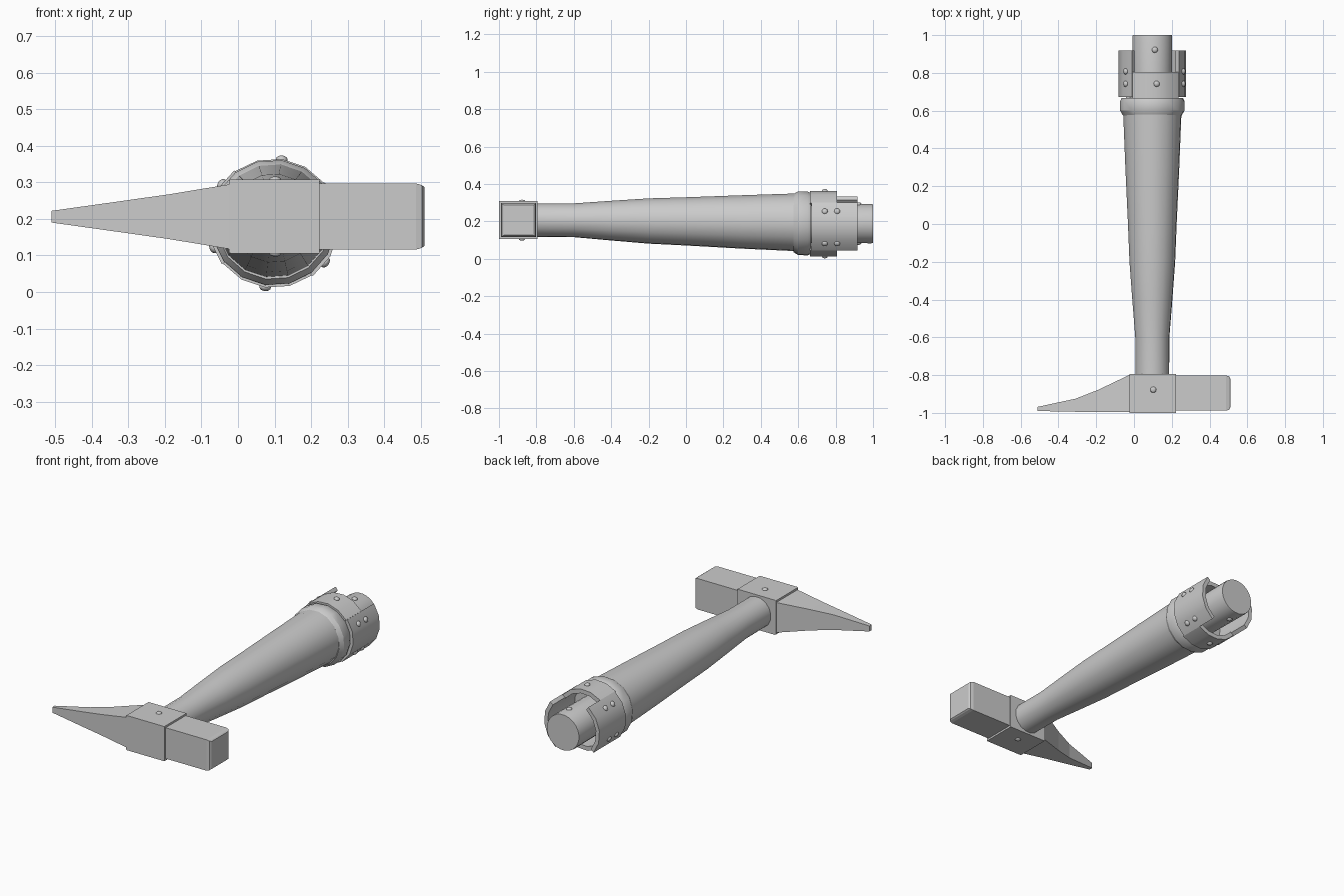
import bpy, bmesh
from math import sin, cos, radians, pi
from mathutils import Vector, Matrix

if "Cube" in bpy.data.objects:
    bpy.data.objects.remove(bpy.data.objects["Cube"])

CX, CZ = 0.097, 0.188      # axis of the grip end
TWIST = -7.5               # roll of the end fittings, degrees


def finish(name, bm, smooth=True, angle=30):
    bmesh.ops.recalc_face_normals(bm, faces=bm.faces[:])
    me = bpy.data.meshes.new(name)
    bm.to_mesh(me)
    bm.free()
    ob = bpy.data.objects.new(name, me)
    bpy.context.collection.objects.link(ob)
    if smooth:
        bpy.ops.object.select_all(action='DESELECT')
        ob.select_set(True)
        bpy.context.view_layer.objects.active = ob
        bpy.ops.object.shade_smooth_by_angle(angle=radians(angle))
    return ob


def loft(name, rings, smooth=True):
    """Skin a list of equal-length point rings and cap both ends."""
    bm = bmesh.new()
    vs = [[bm.verts.new(p) for p in r] for r in rings]
    n = len(vs[0])
    for a, b in zip(vs, vs[1:]):
        for i in range(n):
            j = (i + 1) % n
            bm.faces.new((a[i], a[j], b[j], b[i]))
    bm.faces.new(vs[0])
    bm.faces.new(vs[-1])
    return finish(name, bm, smooth)


def lathe(name, profile, n=16):
    """profile rows: y, radius, centre z"""
    return loft(name, [[(CX + r * cos(2 * pi * i / n + radians(TWIST)), y,
                         cz + r * sin(2 * pi * i / n + radians(TWIST)))
                        for i in range(n)] for y, r, cz in profile])


def polar(deg, r, y):
    a = radians(deg + TWIST)
    return (CX + r * cos(a), y, CZ + r * sin(a))


def plate(name, mid, half, r0, r1, y0, y1, seg=4):
    """Curved strap plate round the grip axis."""
    rings = []
    for i in range(seg + 1):
        d = mid - half + 2 * half * i / seg
        rings.append([polar(d, r0, y0), polar(d, r1, y0),
                      polar(d, r1, y1), polar(d, r0, y1)])
    return loft(name, rings)


def rivet(name, pos, normal, r=0.016, h=0.011):
    bm = bmesh.new()
    bmesh.ops.create_uvsphere(bm, u_segments=12, v_segments=8, radius=1)
    rot = Vector((0, 0, 1)).rotation_difference(Vector(normal)).to_matrix().to_4x4()
    bm.transform(Matrix.Translation(pos) @ rot @ Matrix.Diagonal((r, r, h, 1)))
    return finish(name, bm, angle=60)


def box_ring(x, y0, y1, z0, z1):
    return [(x, y0, z0), (x, y1, z0), (x, y1, z1), (x, y0, z1)]


# Tapered handle
lathe("handle", [(-0.82, 0.09, 0.207), (-0.6, 0.091, 0.206), (-0.4, 0.107, 0.204),
                 (-0.2, 0.122, 0.202), (0.0, 0.13, 0.2), (0.3, 0.144, 0.197),
                 (0.6, 0.156, 0.195)])

# Flared collar
lathe("collar", [(0.575, 0.157, 0.191), (0.6, 0.172, 0.19), (0.65, 0.172, 0.189),
                 (0.668, 0.164, 0.188)])

# Grip core
lathe("grip_core", [(0.655, 0.103, CZ), (0.99, 0.106, CZ), (1.0, 0.104, CZ)], n=24)

# Strap plates: long on the sides, short above and below
for side, mid in (("right", 0), ("left", 180)):
    plate(side + "_plate", mid, 46, 0.157, 0.18, 0.672, 0.918)
for side, mid in (("top", 90), ("bottom", 270)):
    plate(side + "_plate", mid, 43.9, 0.152, 0.177, 0.664, 0.806)

# Plate and core rivets
for mid in (0, 180):
    for d in (-29.5, 29.5):
        for y in (0.742, 0.808):
            p = Vector(polar(mid + d, 0.177, y))
            rivet("side_plate_rivet", p, p - Vector((CX, y, CZ)))
for d in (90, 270):
    for name, r, y in (("short_plate_rivet", 0.176, 0.742), ("core_rivet", 0.104, 0.922)):
        p = Vector(polar(d, r, y))
        rivet(name, p, p - Vector((CX, y, CZ)))

# Head socket block
loft("head_block", [box_ring(-0.025, -1.0, -0.795, 0.108, 0.306),
                    box_ring(-0.018, -1.0, -0.795, 0.105, 0.308),
                    box_ring(0.223, -1.0, -0.795, 0.105, 0.308)], smooth=False)
for z, nz in ((0.308, 1), (0.105, -1)):
    rivet("head_rivet", (0.102, -0.877, z), (0, 0, nz), h=0.008)

# Hammer poll with chamfered face
loft("hammer_poll", [box_ring(0.215, -0.988, -0.802, 0.116, 0.297),
                     box_ring(0.487, -0.988, -0.802, 0.116, 0.297),
                     box_ring(0.503, -0.984, -0.806, 0.121, 0.292),
                     box_ring(0.51, -0.972, -0.818, 0.126, 0.287)], smooth=False)

# Tapering pick
loft("pick", [box_ring(x, y0, y1, 0.206 - h, 0.206 + h) for x, y0, y1, h in (
    (-0.02, -0.996, -0.797, 0.089), (-0.19, -0.995, -0.878, 0.061),
    (-0.31, -0.994, -0.925, 0.044), (-0.51, -0.99, -0.968, 0.016))], smooth=False)
